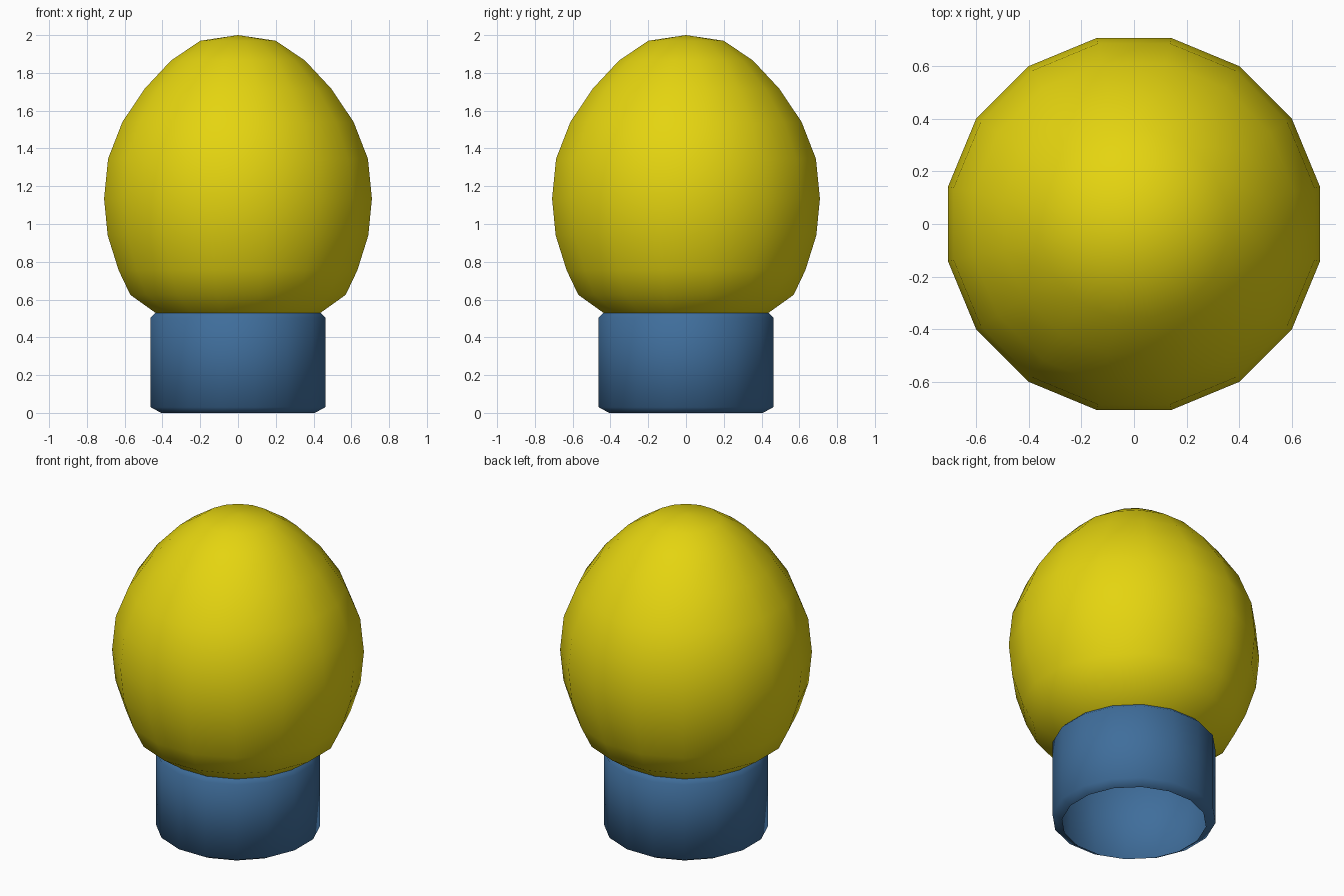
import bpy, math

if "Cube" in bpy.data.objects:
    bpy.data.objects.remove(bpy.data.objects["Cube"])

SIDES = 16
FLAT = math.cos(math.pi / SIDES)  # grid views show the flats of the 16-gon


def material(name, color):
    m = bpy.data.materials.new(name)
    m.diffuse_color = (*color, 1)
    m.use_nodes = True
    m.node_tree.nodes["Principled BSDF"].inputs["Base Color"].default_value = m.diffuse_color
    return m


def lathe(name, profile, mat, tip=None):
    """Revolve (half width, z) points; optionally close with a tip at height tip."""
    verts, faces = [], []
    for w, z in profile:
        for i in range(SIDES):
            a = 2 * math.pi * (i + 0.5) / SIDES
            r = w / FLAT
            verts.append((r * math.cos(a), r * math.sin(a), z))
    for k in range(len(profile) - 1):
        for i in range(SIDES):
            j = (i + 1) % SIDES
            a, b = k * SIDES, (k + 1) * SIDES
            faces.append((a + i, a + j, b + j, b + i))
    if tip is not None:
        a = (len(profile) - 1) * SIDES
        verts.append((0, 0, tip))
        faces += [(a + i, a + (i + 1) % SIDES, len(verts) - 1) for i in range(SIDES)]
    me = bpy.data.meshes.new(name)
    me.from_pydata(verts, [], faces)
    me.materials.append(mat)
    me.shade_smooth()
    ob = bpy.data.objects.new(name, me)
    bpy.context.collection.objects.link(ob)
    return ob


yellow = material("bulb yellow", (0.78, 0.66, 0.005))
blue = material("base blue", (0.05, 0.155, 0.33))

# Hollow socket, open underneath, with bevelled rims
lathe("socket", [(0.407, 0.0), (0.462, 0.03), (0.462, 0.505), (0.437, 0.53)], blue)

# Egg-shaped bulb
lathe("bulb", [(0.437, 0.53), (0.57, 0.625), (0.632, 0.755), (0.69, 0.94),
               (0.709, 1.135), (0.688, 1.345), (0.612, 1.54), (0.495, 1.715),
               (0.355, 1.865), (0.2, 1.97)], yellow, tip=2.0)
